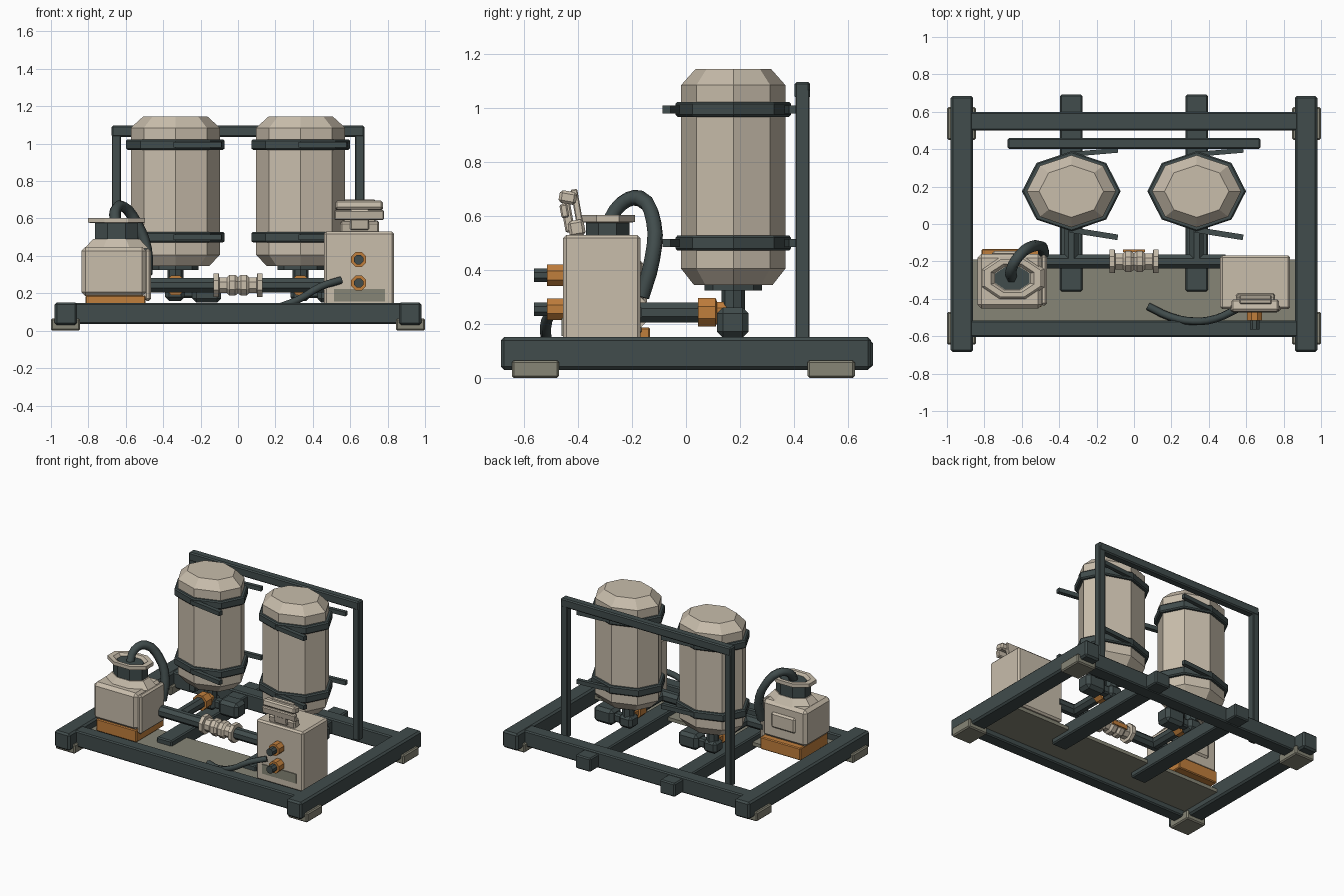
import bpy, bmesh
from math import cos, sin, pi, radians
from mathutils import Vector, Matrix

cube = bpy.data.objects.get("Cube")
if cube:
    bpy.data.objects.remove(cube, do_unlink=True)


def material(name, rgb):
    m = bpy.data.materials.new(name)
    m.use_nodes = True
    m.diffuse_color = (*rgb, 1)
    m.node_tree.nodes["Principled BSDF"].inputs["Base Color"].default_value = (*rgb, 1)
    return m


SLATE = material("dark slate", (0.052, 0.072, 0.072))
BEIGE = material("warm beige", (0.58, 0.51, 0.41))
OLIVE = material("olive grey", (0.24, 0.235, 0.18))
ORANGE = material("burnt orange", (0.53, 0.21, 0.045))


def finish(name, bm, mat):
    bmesh.ops.recalc_face_normals(bm, faces=bm.faces)
    me = bpy.data.meshes.new(name)
    bm.to_mesh(me)
    bm.free()
    me.materials.append(mat)
    ob = bpy.data.objects.new(name, me)
    bpy.context.collection.objects.link(ob)
    return ob


def box(name, x, y, z, mat, bevel=0.008, tilt=0, taper=1, turn=0):
    """Box from x, y, z ranges; tilt about x, turn about z, taper of the top."""
    bm = bmesh.new()
    bmesh.ops.create_cube(bm, size=1)
    size = Vector((x[1] - x[0], y[1] - y[0], z[1] - z[0]))
    for v in bm.verts:
        if v.co.z > 0:
            v.co.x *= taper
            v.co.y *= taper
        v.co *= size
    if bevel:
        bmesh.ops.bevel(bm, geom=bm.edges[:], offset=bevel, segments=1, affect='EDGES')
    mid = Vector((x[0] + x[1], y[0] + y[1], z[0] + z[1])) / 2
    bm.transform(Matrix.Translation(mid) @ Matrix.Rotation(radians(turn), 4, 'Z')
                 @ Matrix.Rotation(radians(tilt), 4, 'X'))
    return finish(name, bm, mat)


def lathe(name, at, profile, mat, axis='Z', squash=1, sides=8, turn=0):
    """Closed faceted turning of (radius, distance) pairs along an axis."""
    bm = bmesh.new()
    rings = []
    for r, h in profile:
        ring = []
        for i in range(sides):
            a = turn + 2 * pi * i / sides
            u, v = r * cos(a), r * sin(a) * squash
            co = {'Z': (u, v, h), 'X': (h, u, v), 'Y': (u, h, v)}[axis]
            ring.append(bm.verts.new(Vector(co) + Vector(at)))
        rings.append(ring)
    for a, b in zip(rings, rings[1:]):
        for i in range(sides):
            j = (i + 1) % sides
            bm.faces.new((a[i], a[j], b[j], b[i]))
    bm.faces.new(rings[0])
    bm.faces.new(rings[-1])
    return finish(name, bm, mat)


def hose(name, points, radius):
    cu = bpy.data.curves.new(name, 'CURVE')
    cu.dimensions = '3D'
    cu.bevel_depth = radius
    cu.bevel_resolution = 1
    cu.resolution_u = 3
    cu.use_fill_caps = True
    sp = cu.splines.new('BEZIER')
    sp.bezier_points.add(len(points) - 1)
    for p, co in zip(sp.bezier_points, points):
        p.co = co
        p.handle_left_type = p.handle_right_type = 'AUTO'
    cu.materials.append(SLATE)
    ob = bpy.data.objects.new(name, cu)
    bpy.context.collection.objects.link(ob)


FLAT = pi / 8

# Skid frame with feet
for s, side in ((-1, "right"), (1, "left")):
    xs = sorted((s * 0.86, s * 0.98))
    box(side + "_frame_beam", xs, (-0.685, 0.685), (0.03, 0.152), SLATE, 0.012)
    for y0, end in ((-0.645, "front"), (0.45, "back")):
        box(f"{side}_{end}_foot", sorted((s * 0.845, s)), (y0, y0 + 0.175),
            (0, 0.066), OLIVE)
box("front_frame_beam", (-0.88, 0.88), (-0.605, -0.515), (0.035, 0.148), SLATE)
box("back_frame_beam", (-0.88, 0.88), (0.5, 0.598), (0.035, 0.148), SLATE)
box("deck_plate", (-0.87, 0.87), (-0.53, -0.19), (0.075, 0.1), OLIVE, 0)

# Back rack
for s, side in ((-1, "right"), (1, "left")):
    box(side + "_rack_post", sorted((s * 0.625, s * 0.675)), (0.405, 0.458),
        (0.1, 1.07), SLATE, 0.005)
box("rack_top_bar", (-0.675, 0.675), (0.402, 0.46), (1.035, 1.097), SLATE)

# Two strapped tanks, each with its valve and feed pipe
for cx, side in ((-0.335, "right"), (0.335, "left")):
    c = (cx, 0.175, 0)
    box(side + "_cross_beam", (cx - 0.06, cx + 0.06), (-0.36, 0.692), (0.04, 0.137), SLATE)
    lathe(side + "_tank", c, [(0.18, 0.345), (0.238, 0.405), (0.238, 1.085), (0.172, 1.145)],
          BEIGE, squash=0.81)
    lathe(side + "_tank_base", c, [(0.125, 0.325), (0.125, 0.348)], SLATE, squash=0.85)
    lathe(side + "_tank_neck", c, [(0.043, 0.2), (0.043, 0.33)], SLATE)
    for z, level in ((0.5, "lower"), (0.995, "upper")):
        lathe(f"{side}_{level}_strap", c, [(0.255, z - 0.028), (0.264, z - 0.02),
              (0.264, z + 0.02), (0.255, z + 0.028)], SLATE, squash=0.81)
        box(f"{side}_{level}_front_strap_tail", (cx - 0.01, cx + 0.25), (-0.066, -0.036),
            (z - 0.015, z + 0.015), SLATE, 0, turn=-9)
        box(f"{side}_{level}_back_strap_tail", (cx - 0.01, cx + 0.25), (0.37, 0.396),
            (z - 0.015, z + 0.015), SLATE, 0, turn=5)
    # valve
    box(side + "_valve_elbow", (cx - 0.055, cx + 0.05), (0.125, 0.225), (0.16, 0.25), SLATE, 0.02)
    box(side + "_valve_arm", (cx, cx + 0.13), (0.145, 0.205), (0.175, 0.235), SLATE, 0.01)
    box(side + "_valve_block", (cx + 0.09, cx + 0.245), (0.115, 0.232), (0.15, 0.262), SLATE, 0.022)
    # feed pipe
    lathe(side + "_feed_pipe", (cx, 0, 0.243), [(0.04, -0.2), (0.04, 0.06)], SLATE, 'Y', turn=FLAT)
    lathe(side + "_pipe_fitting", (cx, 0, 0.243), [(0.057, 0.045), (0.057, 0.11),
          (0.042, 0.115), (0.042, 0.15)], ORANGE, 'Y', turn=FLAT)

# Main pipe and its coupling
lathe("main_pipe", (0, -0.2, 0.243), [(0.041, -0.49), (0.041, 0.49)], SLATE, 'X', turn=FLAT)
half = [(0.048, 0), (0.06, 0.015), (0.06, 0.045), (0.046, 0.06), (0.046, 0.1),
        (0.068, 0.103), (0.068, 0.13)]
lathe("pipe_coupling", (0, -0.2, 0.243), [(r, -h) for r, h in half[:0:-1]] + half,
      BEIGE, 'X', turn=FLAT)
box("coupling_lever", (-0.06, 0.06), (-0.15, -0.137), (0.225, 0.255), ORANGE, 0)

# Filler pump
box("pump_base", (-0.815, -0.495), (-0.445, -0.133), (0.1, 0.188), ORANGE, 0.006)
box("pump_body", (-0.838, -0.49), (-0.453, -0.16), (0.185, 0.448), BEIGE, 0.022)
box("pump_side_rail", (-0.5, -0.465), (-0.435, -0.165), (0.16, 0.437), BEIGE, 0.012)
box("pump_back_panel", (-0.76, -0.57), (-0.17, -0.145), (0.27, 0.38), BEIGE, 0.012)
fc = (-0.65, -0.29, 0)
lathe("pump_shoulder", fc, [(0.185, 0.44), (0.135, 0.49)], BEIGE, squash=0.68, turn=FLAT)
lathe("filler_neck", fc, [(0.125, 0.485), (0.125, 0.58)], SLATE, squash=0.7, turn=FLAT)
lathe("filler_rim", fc, [(0.13, 0.575), (0.165, 0.578), (0.165, 0.603), (0.125, 0.603),
      (0.105, 0.582)], BEIGE, squash=0.66, turn=FLAT)
lathe("filler_opening", fc, [(0.1, 0.58), (0.1, 0.587)], SLATE, squash=0.66, turn=FLAT)
hose("filler_hose", [(-0.655, -0.29, 0.57), (-0.655, -0.24, 0.645), (-0.615, -0.17, 0.665),
     (-0.545, -0.12, 0.58), (-0.49, -0.125, 0.44), (-0.485, -0.165, 0.3)], 0.03)

# Control unit
box("control_body", (0.46, 0.835), (-0.455, -0.168), (0.1, 0.53), BEIGE, 0.012)
box("control_lower_panel", (0.512, 0.785), (-0.461, -0.452), (0.155, 0.222), OLIVE, 0)
for z, level in ((0.255, "lower"), (0.38, "upper")):
    lathe(level + "_port_collar", (0.645, 0, z), [(0.043, -0.515), (0.043, -0.45)],
          ORANGE, 'Y', turn=FLAT)
    lathe(level + "_port_plug", (0.645, 0, z), [(0.027, -0.563), (0.027, -0.51)],
          SLATE, 'Y', turn=FLAT)

# Tilted bracket on the control unit
box("bracket_base", (0.545, 0.755), (-0.435, -0.375), (0.525, 0.585), BEIGE, 0.01, tilt=10)
box("bracket_back_plate", (0.565, 0.735), (-0.413, -0.388), (0.53, 0.7), BEIGE, 0.004, tilt=10)
box("bracket_head", (0.52, 0.775), (-0.47, -0.405), (0.645, 0.692), BEIGE, 0.01, tilt=-10)
box("bracket_front_plate", (0.515, 0.78), (-0.465, -0.436), (0.593, 0.645), BEIGE, 0.006, tilt=10)
box("bracket_stem", (0.6, 0.7), (-0.455, -0.42), (0.54, 0.65), BEIGE, 0.006, tilt=10)

# Drain hose
hose("drain_hose", [(0.075, -0.44, 0.105), (0.19, -0.495, 0.12), (0.32, -0.52, 0.165),
     (0.44, -0.505, 0.235), (0.55, -0.455, 0.27)], 0.021)
